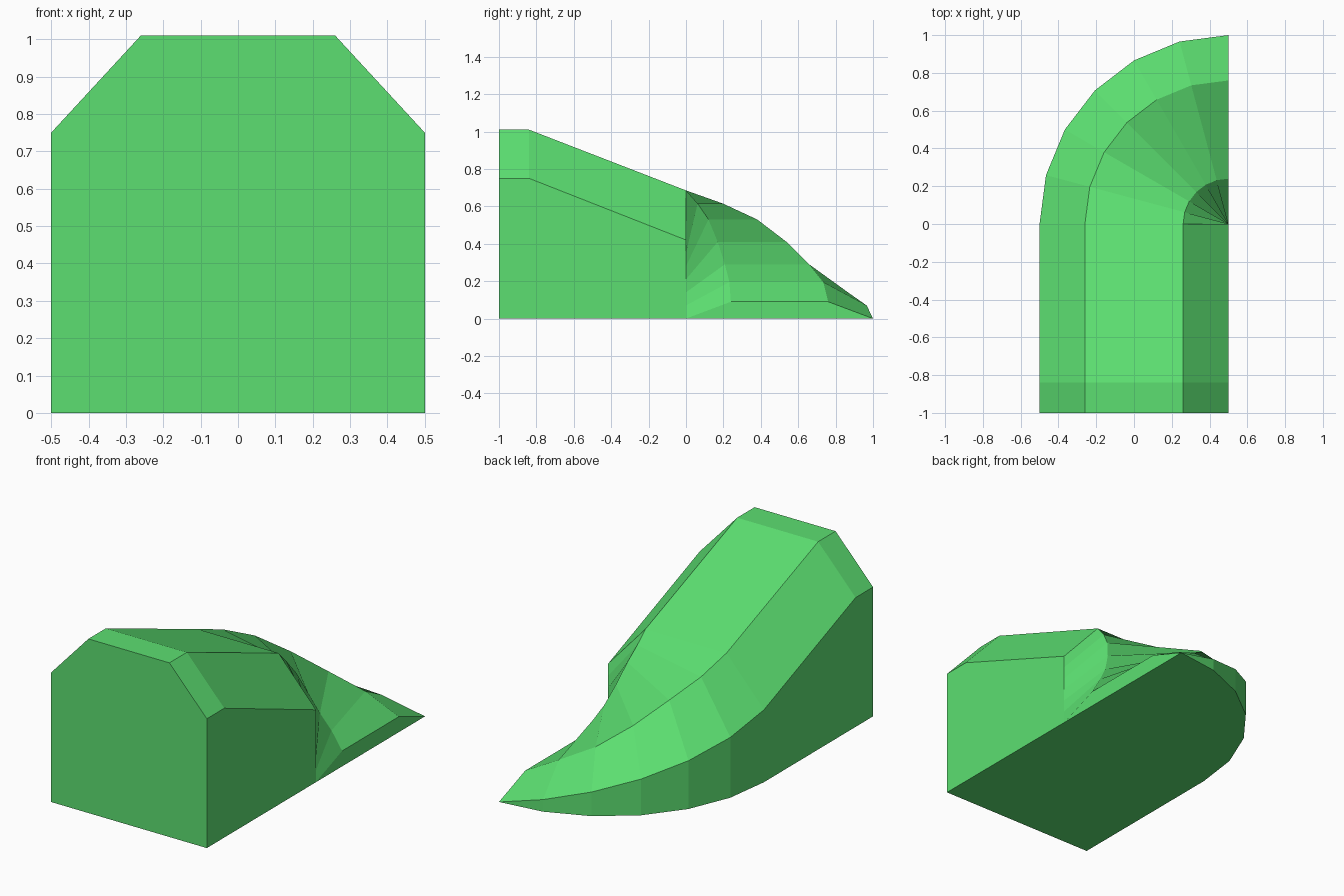
import bpy, bmesh, math

if "Cube" in bpy.data.objects:
    bpy.data.objects.remove(bpy.data.objects["Cube"])

green = bpy.data.materials.new("green")
green.diffuse_color = (0.107, 0.74, 0.165, 1)
green.use_nodes = True
green.node_tree.nodes["Principled BSDF"].inputs["Base Color"].default_value = green.diffuse_color

PIVOT_X, WIDTH = 0.5, 1.0
CHAMFER = 0.24


def section(angle, y, wall, top):
    """Chamfered block profile, swung around the pivot edge."""
    s, c = math.sin(angle), math.cos(angle)
    profile = [(WIDTH, 0), (WIDTH, wall), (WIDTH - CHAMFER, top),
               (CHAMFER, top), (0, wall), (0, 0)]
    return [(PIVOT_X - r * c, y + r * s, z) for r, z in profile]


# straight ramp: short level start, then the slope
sections = [section(0, -1, 0.75, 1.01), section(0, -0.84, 0.75, 1.01)]

# quarter turn sinking to the ground
turn_tops = [0.685, 0.615, 0.53, 0.41, 0.29, 0.195, 0.09]
for i, top in enumerate(turn_tops):
    sections.append(section(math.radians(15 * i), 0, 0.42 * (1 - i / 6), top))

bm = bmesh.new()
rings = [[bm.verts.new(p) for p in s] for s in sections]
bm.faces.new(rings[0][::-1])
bm.faces.new(rings[-1])
for i in range(len(rings) - 1):
    a, b = rings[i], rings[i + 1]
    for k in range(6):
        if k == 4 and i >= 2:
            continue  # the inner wall shrinks to the pivot edge in the turn
        n = (k + 1) % 6
        bm.faces.new((a[k], a[n], b[n], b[k]))
bmesh.ops.remove_doubles(bm, verts=bm.verts, dist=0.0005)

mesh = bpy.data.meshes.new("curved_ramp")
bm.to_mesh(mesh)
bm.free()
mesh.materials.append(green)
ramp = bpy.data.objects.new("curved_ramp", mesh)
bpy.context.collection.objects.link(ramp)
